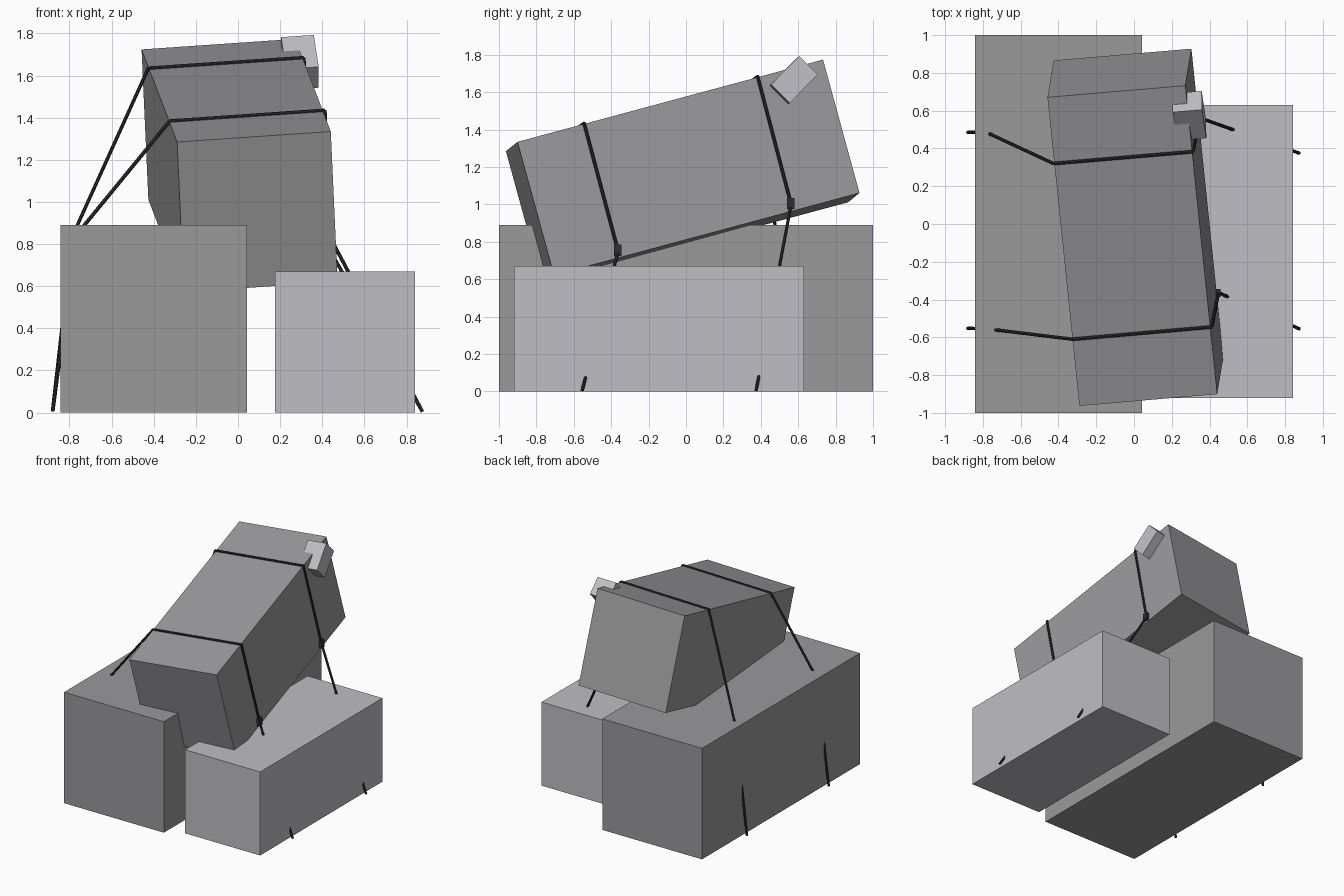
import bpy, bmesh
from math import radians
from mathutils import Vector, Matrix

if "Cube" in bpy.data.objects:
    bpy.data.objects.remove(bpy.data.objects["Cube"])


def material(name, rgb):
    m = bpy.data.materials.new(name)
    m.diffuse_color = (*rgb, 1)
    m.use_nodes = True
    m.node_tree.nodes["Principled BSDF"].inputs["Base Color"].default_value = m.diffuse_color
    return m


DARK = material("dark_grey", (0.32, 0.32, 0.33))
LIGHT = material("light_grey", (0.52, 0.52, 0.55))
BLACK = material("strap_black", (0.03, 0.03, 0.03))


def finish(name, bm, mat):
    me = bpy.data.meshes.new(name)
    bm.to_mesh(me)
    bm.free()
    me.materials.append(mat)
    ob = bpy.data.objects.new(name, me)
    bpy.context.collection.objects.link(ob)
    return ob


def box(name, center, size, mat, rot=Matrix.Identity(3)):
    bm = bmesh.new()
    m = Matrix.Translation(center) @ rot.to_4x4() @ Matrix.Diagonal((*size, 1))
    bmesh.ops.create_cube(bm, size=1, matrix=m)
    return finish(name, bm, mat)


def strap(name, points, radius=0.009):
    bm = bmesh.new()
    pts = [Vector(p) for p in points]
    for a, b in zip(pts, pts[1:]):
        d = b - a
        m = Matrix.Translation((a + b) / 2) @ d.to_track_quat('Z', 'Y').to_matrix().to_4x4()
        bmesh.ops.create_cone(bm, cap_ends=True, segments=8, radius1=radius,
                              radius2=radius, depth=d.length, matrix=m)
    return finish(name, bm, BLACK)


# Two supporting blocks
box("tall_block", (-0.4, 0, 0.445), (0.885, 2, 0.89), DARK)
box("low_block", (0.508, -0.145, 0.335), (0.665, 1.55, 0.67), LIGHT)

# Tilted crate: orthonormal axes from its width and length directions
u = Vector((0.73, 0.062, 0.05)).normalized()
v = Vector((-0.17, 1.635, 0.44))
v = (v - u * v.dot(u)).normalized()
w = u.cross(v)
tilt = Matrix((u, v, w)).transposed()
box("tilted_crate", (0.0075, -0.0175, 1.1725), (0.734, 1.70, 0.74), DARK, tilt)

# Small block set on the crate's upper edge, turned about the width axis
turn = Matrix.Rotation(radians(30), 3, u) @ tilt
box("edge_block", (0.293, 0.573, 1.662), (0.156, 0.215, 0.14), LIGHT, turn)

# Straps: left anchor, bend, over the crate, buckle, right anchor
strap("front_strap", [(-0.88, -0.552, 0.005), (-0.77, -0.556, 0.84), (-0.325, -0.61, 1.383),
                      (0.412, -0.545, 1.434), (0.447, -0.363, 0.75), (0.875, -0.555, 0.005)])
strap("rear_strap", [(-0.88, 0.485, 0.005), (-0.785, 0.487, 0.84), (-0.426, 0.32, 1.634),
                     (0.312, 0.383, 1.684), (0.348, 0.562, 1.0), (0.875, 0.375, 0.005)])

# Buckles
for name, c in (("front_buckle", (0.447, -0.365, 0.755)), ("rear_buckle", (0.35, 0.56, 1.004))):
    box(name, c, (0.024, 0.042, 0.06), BLACK)
